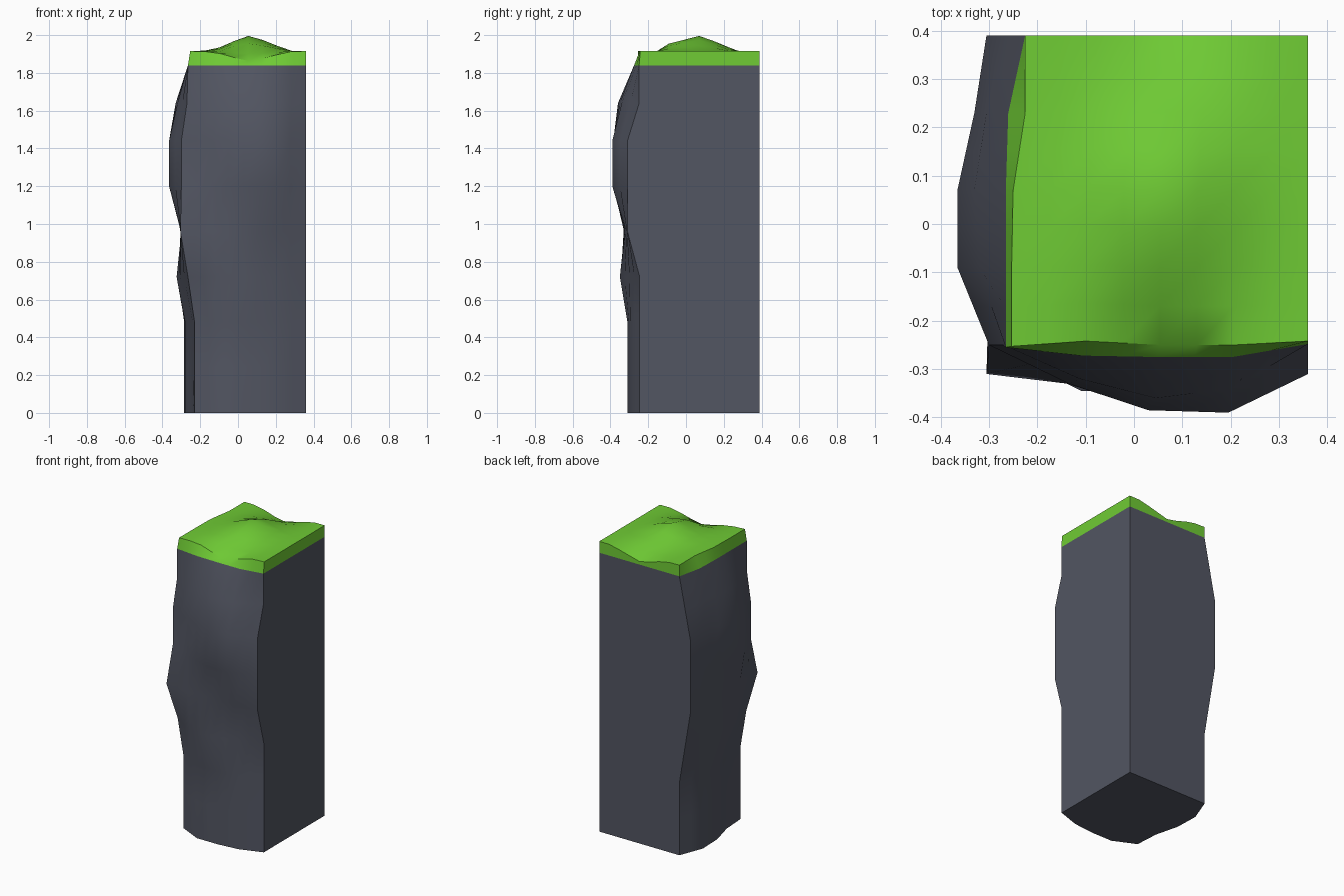
import bpy, bmesh

if "Cube" in bpy.data.objects:
    bpy.data.objects.remove(bpy.data.objects["Cube"])

N = 8                 # cells along each side
RIGHT, BACK = 0.36, 0.39


def lerp(a, b, t):
    return a + (b - a) * t


def sample(keys, t):
    """Linear interpolation of evenly spaced keys, t in 0..1."""
    f = t * (len(keys) - 1)
    k = min(int(f), len(keys) - 2)
    return lerp(keys[k], keys[k + 1], f - k)


def curve(points, v):
    for (a, p), (b, q) in zip(points, points[1:]):
        if v <= b:
            return lerp(p, q, max(0, (v - a) / (b - a)))
    return points[-1][1]


def plan(front, left, i, j):
    """Plan position of grid node i, j between the wavy and straight walls."""
    x = lerp(-sample(left, j / N), RIGHT, i / N)
    y = lerp(-sample(front, i / N), BACK, j / N)
    return x, y


# Grid nodes around the outline, counter-clockwise
RING = ([(i, 0) for i in range(N)] + [(N, j) for j in range(N)]
        + [(i, N) for i in range(N, 0, -1)] + [(0, j) for j in range(N, 0, -1)])


def bridge(bm, low, high):
    for k in range(len(low)):
        n = (k + 1) % len(low)
        bm.faces.new((low[k], low[n], high[n], high[k]))


def finish(bm, name, color):
    bmesh.ops.recalc_face_normals(bm, faces=bm.faces)
    mesh = bpy.data.meshes.new(name)
    bm.to_mesh(mesh)
    bm.free()
    obj = bpy.data.objects.new(name, mesh)
    bpy.context.collection.objects.link(obj)
    mat = bpy.data.materials.new(name + "_material")
    mat.diffuse_color = color
    mat.use_nodes = True
    mat.node_tree.nodes["Principled BSDF"].inputs["Base Color"].default_value = mat.diffuse_color
    mesh.materials.append(mat)
    bpy.ops.object.select_all(action='DESELECT')
    obj.select_set(True)
    bpy.context.view_layer.objects.active = obj
    bpy.ops.object.shade_smooth_by_angle(angle=0.5)


# Rock layers: height, front wall depth (left to right), left wall depth (front to back)
LAYERS = [
    (0.00, (.24, .31, .31, .295, .245), (.23, .24, .28, .285, .225)),
    (0.24, (.24, .31, .31, .295, .245), (.23, .25, .28, .285, .225)),
    (0.48, (.24, .30, .31, .295, .245), (.23, .25, .28, .285, .225)),
    (0.72, (.25, .345, .35, .30, .245), (.265, .305, .325, .31, .265)),
    (0.96, (.31, .33, .325, .315, .31), (.305, .30, .30, .305, .305)),
    (1.20, (.25, .33, .385, .39, .31), (.30, .365, .365, .33, .305)),
    (1.44, (.25, .33, .385, .39, .31), (.30, .365, .365, .33, .305)),
    (1.64, (.25, .32, .36, .34, .248), (.27, .32, .33, .305, .265)),
    (1.84, (.255, .272, .275, .275, .248), (.265, .265, .265, .26, .225)),
]

# Rock column
bm = bmesh.new()
rings = [[bm.verts.new((*plan(f, l, i, j), z)) for i, j in RING] for z, f, l in LAYERS]
for low, high in zip(rings, rings[1:]):
    bridge(bm, low, high)
bm.faces.new(rings[0][::-1])
bm.faces.new(rings[-1])
finish(bm, "rock_column", (0.085, 0.092, 0.122, 1))

# Grass cap: a mound in the middle, dips at front and back edges
ACROSS = [(-.25, 0), (-.15, .05), (-.08, .3), (0, .75), (.07, 1), (.14, .65), (.215, .3), (.29, 0)]
ALONG = [(-.25, -.055), (-.17, -.015), (-.1, .04), (.07, .085), (.16, .05), (.24, .015), (.39, -.055)]
TOP_FRONT = (.253, .242, .25, .25, .242)
TOP_LEFT = (.253, .253, .25, .225, .225)

bm = bmesh.new()
grid = {}
for i in range(N + 1):
    for j in range(N + 1):
        x, y = plan(TOP_FRONT, TOP_LEFT, i, j)
        z = 1.915 + curve(ACROSS, x) * curve(ALONG, y)
        grid[i, j] = bm.verts.new((x, y, z))
for i in range(N):
    for j in range(N):
        bm.faces.new((grid[i, j], grid[i + 1, j], grid[i + 1, j + 1], grid[i, j + 1]))
z, f, l = LAYERS[-1]
base = [bm.verts.new((*plan(f, l, i, j), z)) for i, j in RING]
bridge(bm, base, [grid[n] for n in RING])
bm.faces.new(base[::-1])
finish(bm, "grass_cap", (0.16, 0.6, 0.035, 1))
